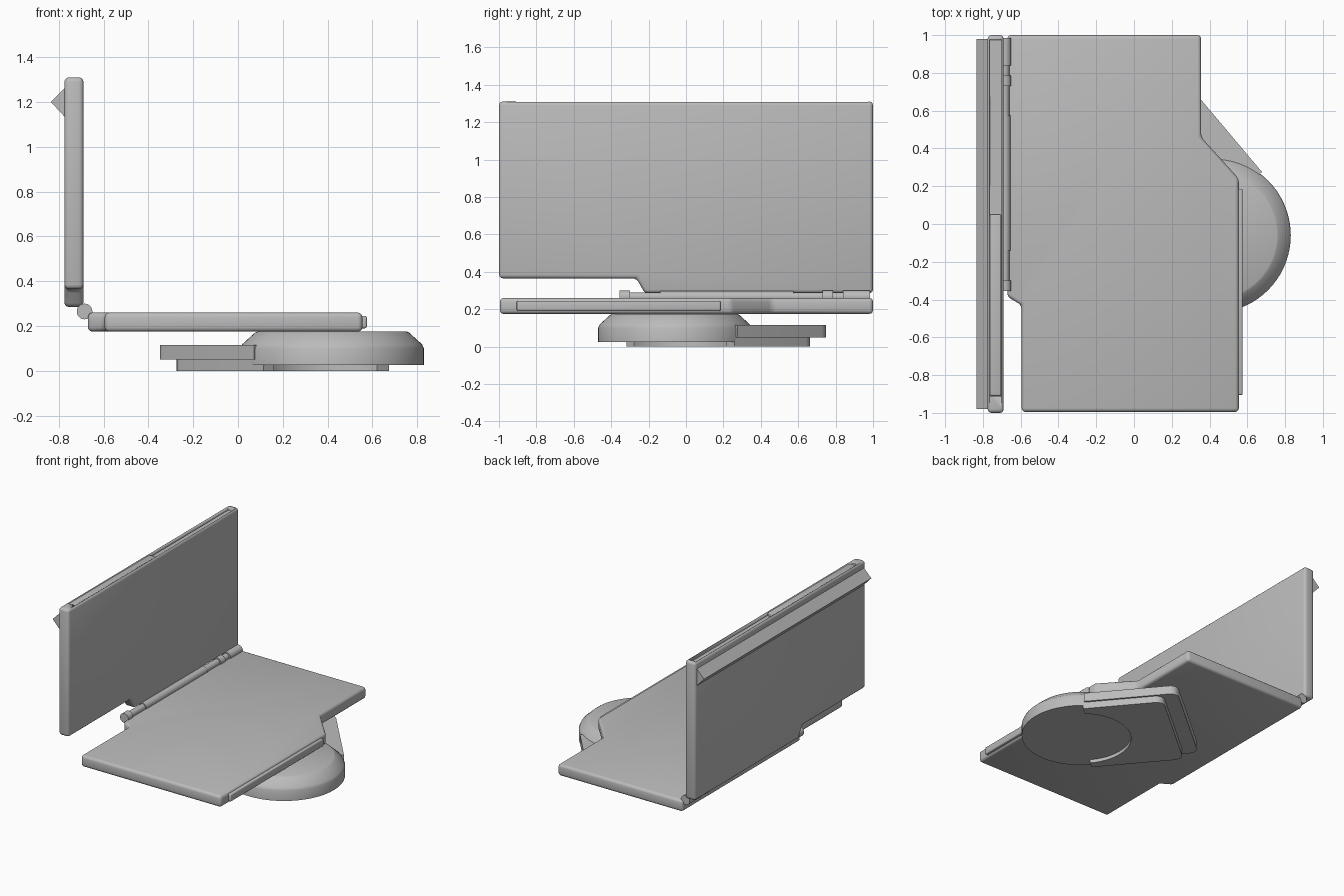
import bpy, bmesh, math
from mathutils import Vector

cube = bpy.data.objects.get("Cube")
if cube:
    bpy.data.objects.remove(cube, do_unlink=True)

grey = bpy.data.materials.new("plain_grey")
grey.use_nodes = True
grey.diffuse_color = (0.5, 0.5, 0.5, 1)
grey.node_tree.nodes["Principled BSDF"].inputs["Base Color"].default_value = (0.5, 0.5, 0.5, 1)


def activate(ob):
    bpy.ops.object.select_all(action='DESELECT')
    ob.select_set(True)
    bpy.context.view_layer.objects.active = ob


def prism(name, points, direction, bevel=0.0, segments=3):
    """Extrude a planar outline along a direction and round its edges."""
    bm = bmesh.new()
    face = bm.faces.new([bm.verts.new(p) for p in points])
    ext = bmesh.ops.extrude_face_region(bm, geom=[face])
    moved = [g for g in ext["geom"] if isinstance(g, bmesh.types.BMVert)]
    bmesh.ops.translate(bm, verts=moved, vec=direction)
    bmesh.ops.recalc_face_normals(bm, faces=bm.faces)
    if bevel:
        bmesh.ops.bevel(bm, geom=bm.edges[:], offset=bevel, segments=segments,
                        profile=0.5, affect='EDGES', clamp_overlap=True)
    mesh = bpy.data.meshes.new(name)
    bm.to_mesh(mesh)
    bm.free()
    ob = bpy.data.objects.new(name, mesh)
    bpy.context.collection.objects.link(ob)
    mesh.materials.append(grey)
    activate(ob)
    bpy.ops.object.shade_smooth_by_angle(angle=math.radians(35))
    return ob


def box(name, lo, hi, bevel=0.0):
    pts = [(lo[0], lo[1], lo[2]), (hi[0], lo[1], lo[2]),
           (hi[0], hi[1], lo[2]), (lo[0], hi[1], lo[2])]
    return prism(name, pts, (0, 0, hi[2] - lo[2]), bevel)


# Horizontal slab with stepped outline
base = [(-0.67, 1), (0.355, 1), (0.355, 0.46), (0.555, 0.24),
        (0.555, -0.995), (-0.595, -0.995), (-0.595, -0.43), (-0.67, -0.385)]
prism("base_slab", [(x, y, 0.175) for x, y in base], (0, 0, 0.085), 0.02)
box("side_bar", (0.53, -0.905, 0.19), (0.575, 0.185, 0.245), 0.008)

# Upright panel with notched lower edge and a slot along its top
panel = [(-1, 1.31), (1, 1.31), (1, 0.285), (-0.22, 0.285), (-0.265, 0.365), (-1, 0.365)]
upright = prism("upright_panel", [(-0.775, y, z) for y, z in panel], (0.085, 0, 0), 0.02)
cutter = box("slot_cutter", (-0.763, -0.91, 1.28), (-0.702, 0.975, 1.4))
cutter.hide_render = True
activate(upright)
cut = upright.modifiers.new("slot", 'BOOLEAN')
cut.object = cutter
cut.solver = 'EXACT'
bpy.ops.object.modifier_apply(modifier=cut.name)
bpy.data.objects.remove(cutter, do_unlink=True)
box("slot_bar", (-0.762, -0.908, 1.27), (-0.703, 0.05, 1.303), 0.006)

# Wedge rail along the back of the panel
prism("back_rail", [(-0.77, -0.98, 1.13), (-0.835, -0.98, 1.2), (-0.77, -0.98, 1.265)],
      (0, 1.96, 0))

# Hinge barrel of alternating knuckles
hinge = [(-0.355, -0.3, 0.035), (-0.3, -0.14, 0.025), (-0.14, 0.575, 0.031), (0.575, 0.73, 0.025),
         (0.73, 0.785, 0.035), (0.785, 0.84, 0.025), (0.84, 0.985, 0.035)]
for i, (y0, y1, r) in enumerate(hinge):
    ring = [(-0.685 + r * math.cos(a * math.tau / 24), y0,
             0.265 + r * math.sin(a * math.tau / 24)) for a in range(24)]
    prism(f"hinge_knuckle_{i + 1}", ring, (0, y1 - y0, 0))

# Round foot, turned from a profile
centre = Vector((0.42, -0.06, 0))
profile = [(0, 0.025), (0.41, 0.025), (0.41, 0.1), (0.402, 0.118), (0.345, 0.17), (0.335, 0.175), (0, 0.175)]
bm = bmesh.new()
verts = [bm.verts.new((r, 0, z)) for r, z in profile]
edges = [bm.edges.new(pair) for pair in zip(verts, verts[1:])]
bmesh.ops.spin(bm, geom=verts + edges, cent=(0, 0, 0), axis=(0, 0, 1),
               angle=math.tau, steps=72, use_merge=True)
bmesh.ops.remove_doubles(bm, verts=bm.verts, dist=0.0005)
bmesh.ops.recalc_face_normals(bm, faces=bm.faces)
mesh = bpy.data.meshes.new("round_foot")
bm.to_mesh(mesh)
bm.free()
foot = bpy.data.objects.new("round_foot", mesh)
foot.location = centre
bpy.context.collection.objects.link(foot)
mesh.materials.append(grey)
activate(foot)
bpy.ops.object.shade_smooth_by_angle(angle=math.radians(30))

# Swivelling bracket: axes along and across it
along = Vector((-0.644, 0.764, 0)).normalized()
across = Vector((along.y, -along.x, 0))


def bracket(name, half, length, starts, hole, z0, z1):
    """U-shaped plate with rounded far corners and a round cut-out."""
    r = 0.06
    pts = [(starts[0], -half)]
    for side in (-1, 1):
        arc = [(length - r + r * math.cos(math.radians(t)),
                side * (half - r + r * math.sin(math.radians(t)))) for t in range(0, 91, 15)]
        pts += arc[::-1] if side < 0 else arc
    pts.append((starts[1], half))
    first = math.asin(starts[1] / hole)
    last = math.pi - math.asin(starts[0] / hole)
    for i in range(41):
        t = first + (last - first) * i / 40
        pts.append((hole * math.sin(t), hole * math.cos(t)))
    outline = [centre + along * u + across * v + Vector((0, 0, z0)) for u, v in pts]
    return prism(name, outline, (0, 0, z1 - z0))


bracket("bracket_lower", 0.4, 0.64, (0.0, 0.08), 0.34, 0.0, 0.06)
bracket("bracket_upper", 0.413, 0.74, (0.05, 0.09), 0.34, 0.05, 0.115)
